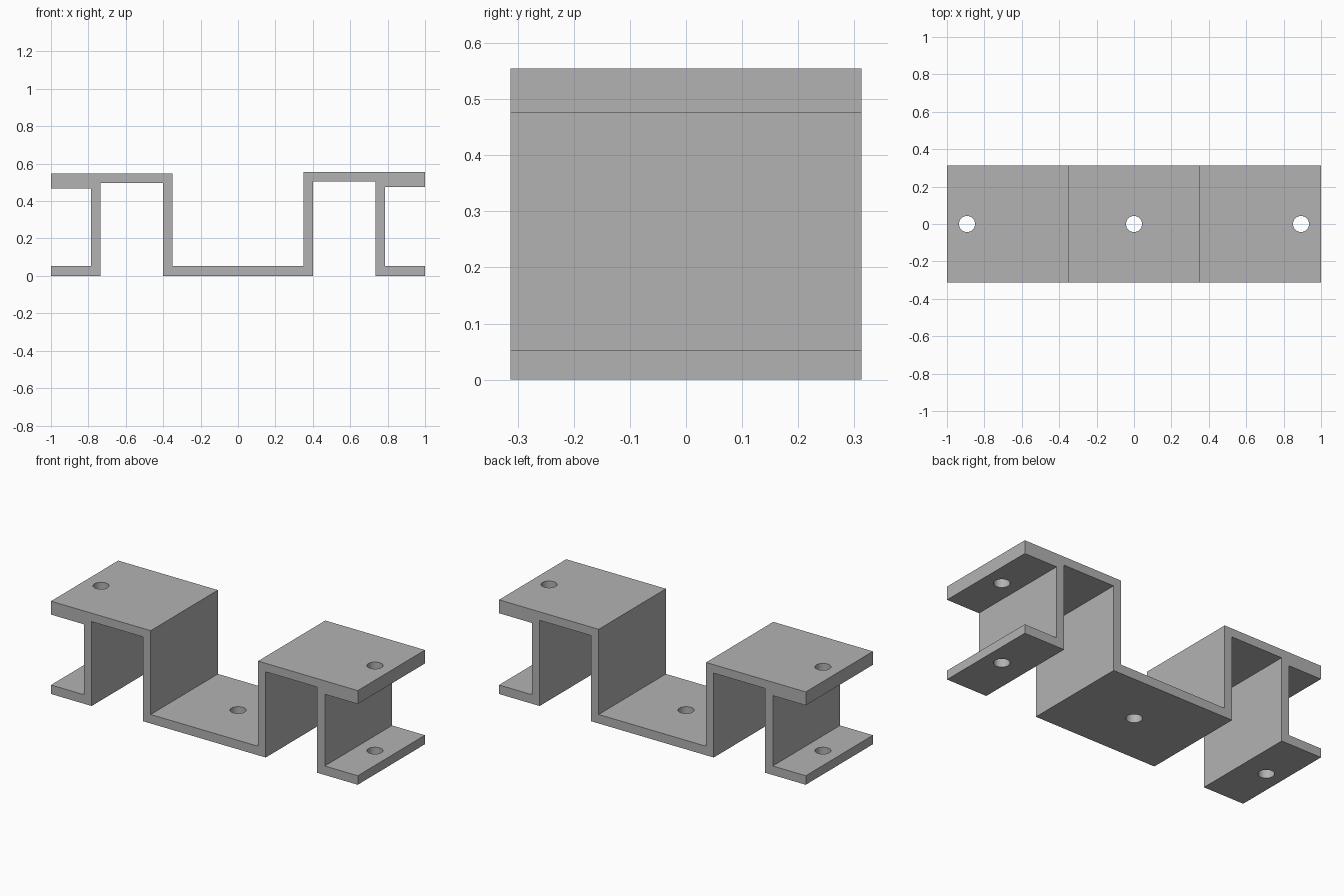
import bpy
import bmesh
from mathutils import Matrix

cube = bpy.data.objects.get("Cube")
if cube:
    bpy.data.objects.remove(cube, do_unlink=True)

HALF_DEPTH = 0.313
SHEET = 0.053      # thickness of floor and feet
FLANGE = 0.079     # thickness of the overhanging top flanges
HOLE_X = 0.893
HOLE_RADIUS = 0.043

grey = bpy.data.materials.new("plain grey")
grey.use_nodes = True
colour = (0.448, 0.448, 0.448, 1)
grey.diffuse_color = colour
grey.node_tree.nodes["Principled BSDF"].inputs["Base Color"].default_value = colour


def link_mesh(name, bm):
    mesh = bpy.data.meshes.new(name)
    bmesh.ops.recalc_face_normals(bm, faces=bm.faces[:])
    bm.to_mesh(mesh)
    bm.free()
    mesh.materials.append(grey)
    obj = bpy.data.objects.new(name, mesh)
    bpy.context.collection.objects.link(obj)
    return obj


def half_profile(side, top):
    """Outline of one side: inner wall, outer wall, foot and top flange."""
    inner, under = top - 0.05, top - FLANGE
    points = [(0.4, 0), (0.4, inner), (0.735, inner), (0.735, 0),
              (1, 0), (1, SHEET), (0.785, SHEET), (0.785, under),
              (1, under), (1, top), (0.35, top), (0.35, SHEET)]
    return [(side * x, z) for x, z in points]


# Folded bracket: one profile extruded along y, left side slightly taller
outline = half_profile(1, 0.555) + half_profile(-1, 0.547)[::-1]
bm = bmesh.new()
face = bm.faces.new([bm.verts.new((x, -HALF_DEPTH, z)) for x, z in outline])
extruded = bmesh.ops.extrude_face_region(bm, geom=[face])
moved = [g for g in extruded["geom"] if isinstance(g, bmesh.types.BMVert)]
bmesh.ops.translate(bm, verts=moved, vec=(0, 2 * HALF_DEPTH, 0))
bracket = link_mesh("bracket", bm)

# Screw holes through the feet, flanges and floor
bm = bmesh.new()
for x in (-HOLE_X, 0, HOLE_X):
    bmesh.ops.create_cone(bm, cap_ends=True, segments=48, radius1=HOLE_RADIUS,
                          radius2=HOLE_RADIUS, depth=1,
                          matrix=Matrix.Translation((x, 0, 0.3)))
cutter = link_mesh("hole_cutter", bm)
cutter.hide_render = True

cut = bracket.modifiers.new("screw holes", "BOOLEAN")
cut.operation = "DIFFERENCE"
cut.solver = "EXACT"
cut.object = cutter

# Apply the cut, remove the helper and keep the folds sharp
bpy.ops.object.select_all(action="DESELECT")
bracket.select_set(True)
bpy.context.view_layer.objects.active = bracket
bpy.ops.object.modifier_apply(modifier=cut.name)
bpy.data.objects.remove(cutter, do_unlink=True)
bpy.ops.object.shade_smooth_by_angle()
